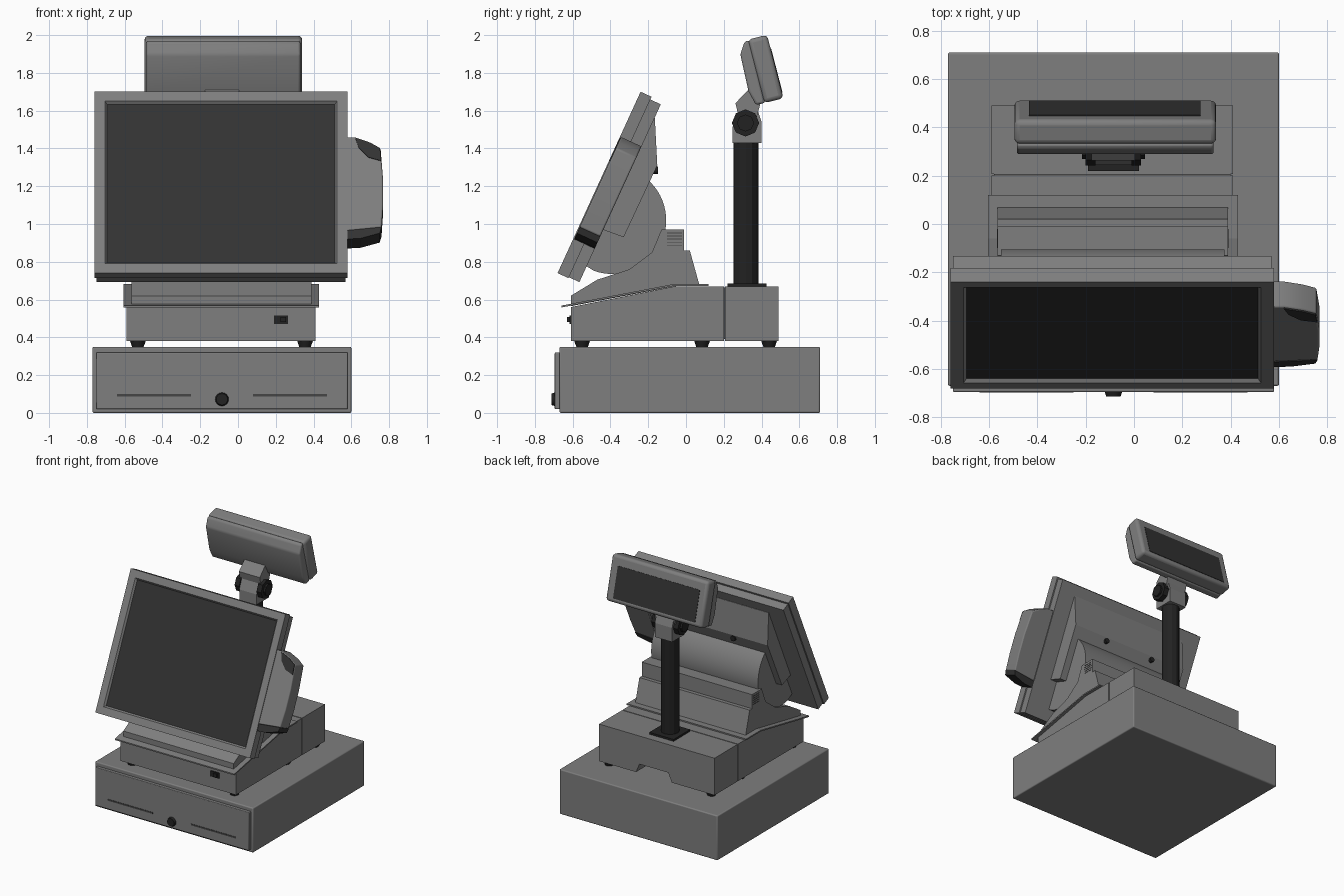
import bpy, bmesh
from math import cos, sin, radians, pi
from mathutils import Matrix, Vector

cube = bpy.data.objects.get("Cube")
if cube:
    bpy.data.objects.remove(cube)

MID = -0.085  # shared centre line in x


def material(name, value):
    m = bpy.data.materials.new(name)
    m.use_nodes = True
    colour = (value, value, value, 1)
    m.diffuse_color = colour
    m.node_tree.nodes["Principled BSDF"].inputs["Base Color"].default_value = colour
    return m


GREY = material("casing grey", 0.21)
SCREEN = material("screen charcoal", 0.032)
BLACK = material("black plastic", 0.016)
SLOT = material("slot dark grey", 0.06)


def finish(name, bm, mats, matrix=None, bevel=0, smooth=False):
    bmesh.ops.recalc_face_normals(bm, faces=bm.faces)
    mesh = bpy.data.meshes.new(name)
    bm.to_mesh(mesh)
    bm.free()
    ob = bpy.data.objects.new(name, mesh)
    bpy.context.collection.objects.link(ob)
    for m in mats:
        mesh.materials.append(m)
    if matrix:
        ob.matrix_world = matrix
    if bevel:
        mod = ob.modifiers.new("Bevel", "BEVEL")
        mod.width, mod.segments, mod.limit_method = bevel, 3, "ANGLE"
    if smooth or bevel:
        bpy.ops.object.select_all(action="DESELECT")
        ob.select_set(True)
        bpy.context.view_layer.objects.active = ob
        bpy.ops.object.shade_smooth_by_angle(angle=radians(35))
    return ob


def prism(name, pts, lo, hi, mat, axis="x", **kw):
    """Extrude a yz profile along x, or an xz profile along y."""
    bm = bmesh.new()
    if axis == "x":
        verts = [bm.verts.new((lo, a, b)) for a, b in pts]
        move = Vector((hi - lo, 0, 0))
    else:
        verts = [bm.verts.new((a, lo, b)) for a, b in pts]
        move = Vector((0, hi - lo, 0))
    face = bm.faces.new(verts)
    new = bmesh.ops.extrude_face_region(bm, geom=[face])["geom"]
    bmesh.ops.translate(bm, vec=move, verts=[v for v in new if isinstance(v, bmesh.types.BMVert)])
    return finish(name, bm, [mat], **kw)


def box(name, x, y, z, mat, **kw):
    return prism(name, [(y[0], z[0]), (y[1], z[0]), (y[1], z[1]), (y[0], z[1])], x[0], x[1], mat, **kw)


def cylinder(name, centre, r1, r2, depth, mat, axis="Z", sides=16, smooth=True):
    bm = bmesh.new()
    turn = {"X": Matrix.Rotation(pi / 2, 4, "Y"), "Y": Matrix.Rotation(pi / 2, 4, "X"), "Z": Matrix()}[axis]
    bmesh.ops.create_cone(bm, cap_ends=True, segments=sides, radius1=r1, radius2=r2, depth=depth,
                          matrix=Matrix.Translation(centre) @ turn)
    return finish(name, bm, [mat], smooth=smooth)


# Cash drawer
box("drawer_case", (-0.77, 0.6), (-0.67, 0.71), (0, 0.35), GREY, bevel=0.008)
box("drawer_front", (-0.75, 0.58), (-0.695, -0.665), (0.02, 0.32), GREY, bevel=0.005)
for side, x in (("right", -0.445), ("left", 0.275)):
    box("drawer_slot_" + side, (x - 0.195, x + 0.195), (-0.698, -0.692), (0.088, 0.1), SLOT)
cylinder("drawer_lock", (MID, -0.702, 0.072), 0.037, 0.03, 0.022, BLACK, "Y")

# Base unit with rear cover and feet
prism("base_unit", [(-0.61, 0.38), (0.2, 0.38), (0.2, 0.67), (-0.06, 0.67), (-0.61, 0.56)], -0.59, 0.41, GREY)
prism("rear_cover", [(-0.59, 0.38), (-0.22, 0.38), (-0.19, 0.45), (0.06, 0.45), (0.09, 0.38),
                     (0.41, 0.38), (0.41, 0.67), (-0.59, 0.67)], 0.206, 0.49, GREY, axis="y")
box("cover_seam", (-0.58, 0.4), (0.19, 0.21), (0.39, 0.665), SLOT)
for x in (-0.53, 0.355):
    for y in (-0.55, 0.085, 0.44):
        cylinder("foot", (x, y, 0.365), 0.03, 0.042, 0.034, BLACK)
box("power_switch", (0.19, 0.265), (-0.616, -0.605), (0.47, 0.515), BLACK)
box("switch_rocker", (0.225, 0.255), (-0.63, -0.61), (0.48, 0.508), BLACK)

# Sloping tray and stepped neck
prism("tray", [(-0.66, 0.558), (-0.06, 0.673), (0.12, 0.673), (0.12, 0.683), (-0.06, 0.683), (-0.66, 0.568)],
      -0.605, 0.43, GREY)
prism("neck", [(-0.61, 0.565), (-0.61, 0.62), (-0.47, 0.705), (-0.3, 0.76), (-0.18, 0.85), (-0.13, 0.97),
               (-0.01, 0.97), (-0.01, 0.86), (0.02, 0.86), (0.07, 0.68), (-0.06, 0.67)], -0.565, 0.39, GREY)
for i in range(5):
    z = 0.885 + i * 0.016
    for x in (-0.567, 0.387):
        box("neck_vent", (x, x + 0.005), (-0.1, -0.02), (z, z + 0.005), SLOT)
arc = [radians(50 - 160 * i / 28) for i in range(29)]
prism("hinge_drum", [(-0.39 + 0.285 * cos(a), 1.02 + 0.285 * sin(a)) for a in arc]
      + [(-0.547, 0.789), (-0.34, 1.24)], -0.55, 0.375, GREY, smooth=True)

# Tilted monitor: local y is depth, local z runs up the screen
TILT = Matrix.Translation((0, -0.68, 0.74)) @ Matrix.Rotation(radians(-24.6), 4, "X")


def monitor_bezel():
    bm = bmesh.new()
    x0, x1, top, deep = -0.76, 0.58, 1.056, 0.064
    bmesh.ops.create_cube(bm, size=1, matrix=Matrix.Translation(((x0 + x1) / 2, deep / 2, top / 2))
                          @ Matrix.Diagonal((x1 - x0, deep, top, 1)))
    front = min(bm.faces, key=lambda f: f.calc_center_median().y)
    bmesh.ops.inset_region(bm, faces=[front], thickness=0.078)
    bmesh.ops.inset_region(bm, faces=[front], thickness=0.016, depth=-0.014)
    front.material_index = 1
    return finish("monitor_bezel", bm, [GREY, SCREEN], TILT)


monitor_bezel()
box("monitor_back", (-0.75, 0.57), (0.06, 0.125), (0.005, 1.04), GREY, matrix=TILT)
prism("monitor_rear_bulge", [(-0.19, 1.57), (-0.165, 1.56), (-0.152, 1.31), (-0.33, 0.93), (-0.44, 0.97)],
      -0.6, 0.43, GREY)
for x in (-0.3, 0.13):
    cylinder("rear_screw", (x, -0.16, 1.285), 0.02, 0.02, 0.025, BLACK, "Y")

# Card reader on the monitor's left edge
prism("reader_body", [(0.57, 0.25), (0.76, 0.27), (0.768, 0.4), (0.768, 0.55), (0.755, 0.73),
                      (0.7, 0.765), (0.62, 0.795), (0.57, 0.795)], 0.005, 0.125, GREY, axis="y", matrix=TILT, bevel=0.008)
prism("reader_foot", [(0.57, 0.2), (0.65, 0.205), (0.75, 0.235), (0.76, 0.27), (0.57, 0.25)],
      0.005, 0.125, SCREEN, axis="y", matrix=TILT)
prism("reader_scoop", [(0.62, 0.79), (0.64, 0.73), (0.69, 0.675), (0.757, 0.655), (0.752, 0.728), (0.7, 0.76)],
      0.0, 0.008, SCREEN, axis="y", matrix=TILT)

# Pole, mounting plate and swivel bracket
box("pole_plate", (MID - 0.105, MID + 0.105), (0.22, 0.425), (0.67, 0.685), BLACK)
cylinder("pole", (MID, 0.317, 1.06), 0.066, 0.066, 0.76, BLACK, sides=12, smooth=False)
prism("bracket_socket", [(0.245, 1.43), (0.4, 1.43), (0.4, 1.54), (0.38, 1.6), (0.28, 1.6), (0.245, 1.51)],
      MID - 0.075, MID + 0.075, GREY)
prism("bracket_arm", [(0.28, 1.56), (0.37, 1.55), (0.4, 1.66), (0.36, 1.74), (0.32, 1.7), (0.262, 1.64)],
      MID - 0.09, MID + 0.09, GREY)
for s in (-1, 1):
    cylinder("bracket_knob", (MID + s * 0.095, 0.315, 1.535), 0.072, 0.072, 0.04, BLACK, "X", 8, False)
    cylinder("knob_cap", (MID + s * 0.12, 0.315, 1.535), 0.045, 0.045, 0.02, BLACK, "X", 8, False)

# Customer display facing the rear
HEAD = Matrix.Translation((0, 0.405, 1.815)) @ Matrix.Rotation(radians(14.5), 4, "X")
box("display_body", (-0.495, 0.34), (-0.035, 0.07), (-0.172, 0.175), GREY, matrix=HEAD, bevel=0.022)
prism("display_shell", [(-0.03, -0.172), (-0.08, -0.17), (-0.1, -0.09), (-0.093, 0.11), (-0.055, 0.168), (-0.03, 0.172)],
      -0.485, 0.33, GREY, matrix=HEAD, bevel=0.012)
box("display_screen", (-0.435, 0.275), (0.066, 0.073), (-0.14, 0.1), SCREEN, matrix=HEAD)
